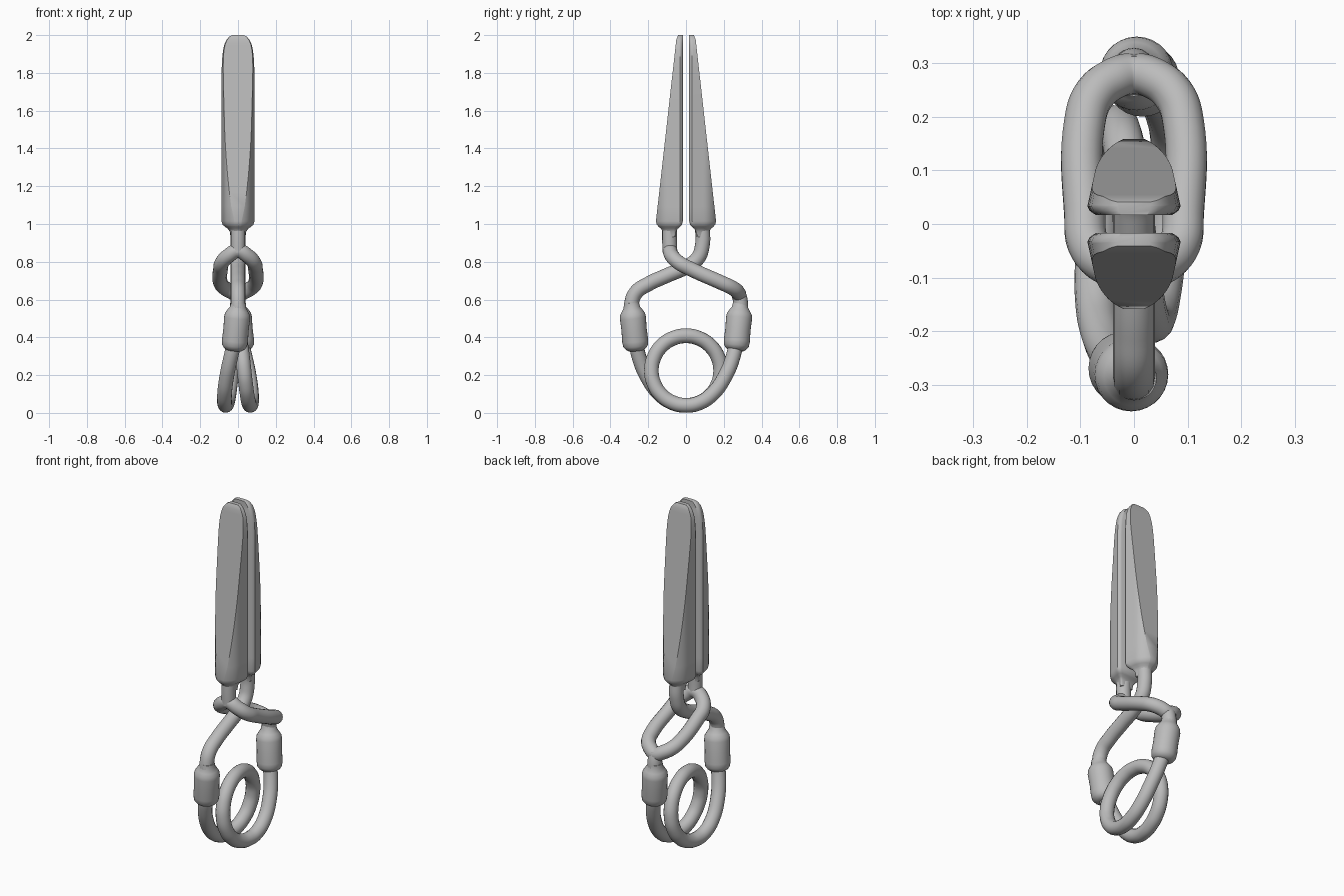
import bpy, bmesh, math
from mathutils import Vector

cube = bpy.data.objects.get("Cube")
if cube:
    bpy.data.objects.remove(cube, do_unlink=True)

GREY = (0.5, 0.5, 0.5, 1)
steel = bpy.data.materials.new("plain grey")
steel.use_nodes = True
steel.diffuse_color = GREY
steel.node_tree.nodes["Principled BSDF"].inputs["Base Color"].default_value = GREY

WIRE = 0.039
HALF_TURN = math.pi


def link(name, data, turned):
    obj = bpy.data.objects.new(name, data)
    bpy.context.collection.objects.link(obj)
    data.materials.append(steel)
    if turned:
        obj.rotation_euler.z = HALF_TURN
    return obj


def tube(name, points, cyclic=False, turned=False):
    """Round wire running smoothly through the points."""
    curve = bpy.data.curves.new(name, 'CURVE')
    curve.dimensions = '3D'
    curve.bevel_depth = WIRE
    curve.bevel_resolution = 6
    curve.resolution_u = 8
    curve.use_fill_caps = True
    spline = curve.splines.new('BEZIER')
    spline.bezier_points.add(len(points) - 1)
    for bp, p in zip(spline.bezier_points, points):
        bp.co = p
        bp.handle_left_type = bp.handle_right_type = 'AUTO'
    spline.use_cyclic_u = cyclic
    spline.use_smooth = True
    return link(name, curve, turned)


def loft(name, rings, turned=False, angle=35):
    """Skin equal-length rings and cap both ends."""
    bm = bmesh.new()
    rows = [[bm.verts.new(p) for p in ring] for ring in rings]
    n = len(rows[0])
    for a, b in zip(rows, rows[1:]):
        for i in range(n):
            j = (i + 1) % n
            bm.faces.new((a[i], a[j], b[j], b[i]))
    bm.faces.new(rows[0])
    bm.faces.new(rows[-1])
    bmesh.ops.recalc_face_normals(bm, faces=bm.faces)
    mesh = bpy.data.meshes.new(name)
    bm.to_mesh(mesh)
    bm.free()
    obj = link(name, mesh, turned)
    bpy.ops.object.select_all(action='DESELECT')
    obj.select_set(True)
    bpy.context.view_layer.objects.active = obj
    bpy.ops.object.shade_smooth_by_angle(angle=math.radians(angle))
    return obj


# Jaw: D-shaped bar, cut by a slanted plane on the outside
def half_width(y):
    if y < 0.016:
        return 0.087 - 0.016 * (1 - y / 0.016) ** 2
    bow = max(0, y - 0.08) / 0.065
    return (0.087 - 0.22 * (y - 0.016)) * math.sqrt(max(0, 1 - bow * bow))


def jaw_ring(z, width=1.0, scale=1.0):
    depth = 0.142 - 0.112 * max(0, z - 1.015)
    if z > 1.98:
        depth -= 0.4 * (z - 1.98)
    ys = [0, 0.003, 0.008]
    ys += [0.016 + (depth - 0.016) * math.sin(i / 12 * math.pi / 2) for i in range(13)]
    side = [(half_width(y) * width * scale, -0.017 - 0.07 - (y - 0.07) * scale) for y in ys]
    loop = side + [(-x, y) for x, y in reversed(side)]
    return [(x, y, z) for x, y in loop]


def jaw(name, turned):
    base = [(0.93, 0.45), (0.96, 0.5), (0.975, 0.62), (0.985, 0.8), (0.997, 0.94), (1.015, 1)]
    tip = [(1.83, 0.99), (1.88, 0.96), (1.92, 0.91), (1.95, 0.83),
           (1.975, 0.7), (1.992, 0.53), (2.0, 0.35)]
    rings = [jaw_ring(z, scale=s) for z, s in base]
    rings += [jaw_ring(1.015 + 0.08 * i) for i in range(1, 10)]
    rings += [jaw_ring(z, width=w) for z, w in tip]
    loft(name, rings, turned)


# Collar: lathed sleeve on a slightly leaning axis
def collar(name, turned):
    top, bottom = Vector((0.003, -0.289, 0.585)), Vector((-0.021, -0.264, 0.33))
    axis = bottom - top
    u = axis.cross(Vector((0, 1, 0))).normalized()
    v = axis.cross(u).normalized()
    profile = [(0, 0.039), (0.1, 0.043), (0.17, 0.055), (0.24, 0.066), (0.32, 0.069),
               (0.55, 0.067), (0.8, 0.069), (0.9, 0.066), (0.96, 0.055), (1, 0.039)]
    rings = []
    for t, r in profile:
        c = top + axis * t
        rings.append([c + r * (math.cos(a) * u + math.sin(a) * v)
                      for a in (k * math.tau / 28 for k in range(28))])
    loft(name, rings, turned, 50)


for label, turned in (("front", False), ("back", True)):
    jaw(label + "_jaw", turned)
    collar(label + "_collar", turned)

# Single crossing arm from the back jaw to the front collar
arm = [(-0.087, 0.98), (-0.087, 0.89), (-0.062, 0.818), (0, 0.772), (0.1, 0.728),
       (0.2, 0.682), (0.265, 0.637), (0.289, 0.575), (0.287, 0.5)]
tube("single_arm", [(0, y, z) for y, z in arm], turned=True)

# Split arm: oval link around the single arm, with a stem at each end
tube("split_arm_upper_stem", [(0, -0.087, 0.98), (0, -0.087, 0.91), (0, -0.085, 0.85)])
tube("split_arm_lower_stem", [(0, 0.276, 0.64), (0, 0.289, 0.585), (0, 0.287, 0.5)])
half = [(0.05, -0.075, 0.832), (0.085, -0.038, 0.795), (0.092, 0.02, 0.764),
        (0.092, 0.19, 0.688), (0.075, 0.24, 0.665), (0.04, 0.27, 0.644)]
oval = [(0, -0.084, 0.858)] + half + [(0, 0.28, 0.628)]
oval += [(-x, y, z) for x, y, z in reversed(half)]
tube("split_arm_oval", oval, cyclic=True)

# Spring: leg, one full coil, then the opposite leg
leg = [(-0.012, -0.268, 0.4), (-0.037, -0.25, 0.3), (-0.06, -0.205, 0.19),
       (-0.071, -0.14, 0.1), (-0.071, -0.07, 0.053)]
coil = []
for i in range(17):
    t = i / 16
    a = t * math.tau
    coil.append((-0.065 + 0.13 * t, 0.183 * math.sin(a), 0.224 - 0.184 * math.cos(a)))
tube("spring_coil", leg + coil + [(-x, -y, z) for x, y, z in reversed(leg)])
